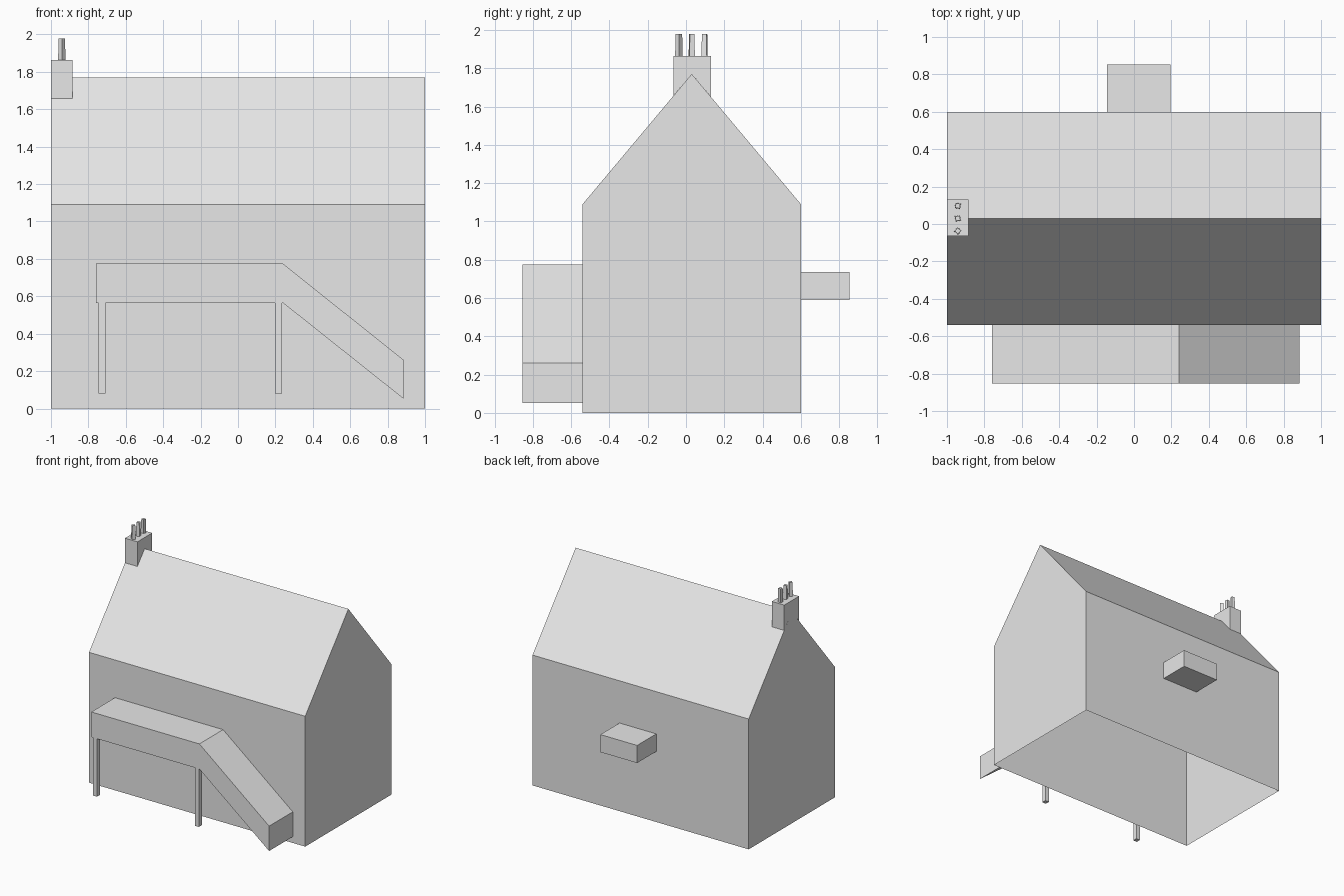
import bpy, bmesh, math

if "Cube" in bpy.data.objects:
    bpy.data.objects.remove(bpy.data.objects["Cube"])

grey = bpy.data.materials.new("plain_grey")
grey.diffuse_color = (0.8, 0.8, 0.8, 1)
grey.use_nodes = True
grey.node_tree.nodes["Principled BSDF"].inputs["Base Color"].default_value = grey.diffuse_color


def finish(name, bm):
    bmesh.ops.recalc_face_normals(bm, faces=bm.faces)
    mesh = bpy.data.meshes.new(name)
    bm.to_mesh(mesh)
    bm.free()
    mesh.materials.append(grey)
    ob = bpy.data.objects.new(name, mesh)
    bpy.context.collection.objects.link(ob)
    return ob


def prism(name, profile, axis, a, b, open_sides=()):
    """Extrude a profile (u, z) from a to b along x or y, leaving some sides open."""
    bm = bmesh.new()
    place = (lambda u, z, t: (t, u, z)) if axis == "x" else (lambda u, z, t: (u, t, z))
    ra, rb = [[bm.verts.new(place(u, z, t)) for u, z in profile] for t in (a, b)]
    n = len(profile)
    bm.faces.new(ra)
    bm.faces.new(rb[::-1])
    for i in range(n):
        if i not in open_sides:
            j = (i + 1) % n
            bm.faces.new((ra[j], ra[i], rb[i], rb[j]))
    return finish(name, bm)


# House: gabled shell, open underneath
prism("house_shell",
      [(-0.54, 0), (0.60, 0), (0.60, 1.09), (0.03, 1.77), (-0.54, 1.09)],
      "x", -1, 1, open_sides=(0,))

# Chimney straddling the ridge, flush with the left gable
prism("chimney_stack",
      [(-0.065, 1.657), (0.03, 1.77), (0.13, 1.651), (0.13, 1.863), (-0.065, 1.863)],
      "x", -1, -0.885, open_sides=(0, 1))

# Chimney pots: small slightly tapered square posts, each turned differently
for i, (y, turn) in enumerate([(-0.037, 5), (0.03, 55), (0.097, 35)]):
    bm = bmesh.new()
    bmesh.ops.create_cone(bm, cap_ends=True, segments=4, radius1=0.02,
                          radius2=0.017, depth=0.115)
    ob = finish(f"chimney_pot_{i + 1}", bm)
    ob.location = (-0.942, y, 1.9205)
    ob.rotation_euler.z = math.radians(turn)

# Front landing with its sloping ramp
prism("landing_and_ramp",
      [(-0.76, 0.565), (-0.76, 0.775), (0.24, 0.775),
       (0.885, 0.26), (0.885, 0.052), (0.24, 0.565)],
      "y", -0.853, -0.54)

# Two posts under the front edge of the landing
for side, x in (("left", -0.745), ("right", 0.199)):
    prism(f"landing_post_{side}",
          [(x, 0.08), (x + 0.037, 0.08), (x + 0.037, 0.565), (x, 0.565)],
          "y", -0.853, -0.815, open_sides=(2,))

# Box on the back wall
prism("back_box", [(-0.145, 0.59), (0.195, 0.59), (0.195, 0.737), (-0.145, 0.737)],
      "y", 0.60, 0.853)
